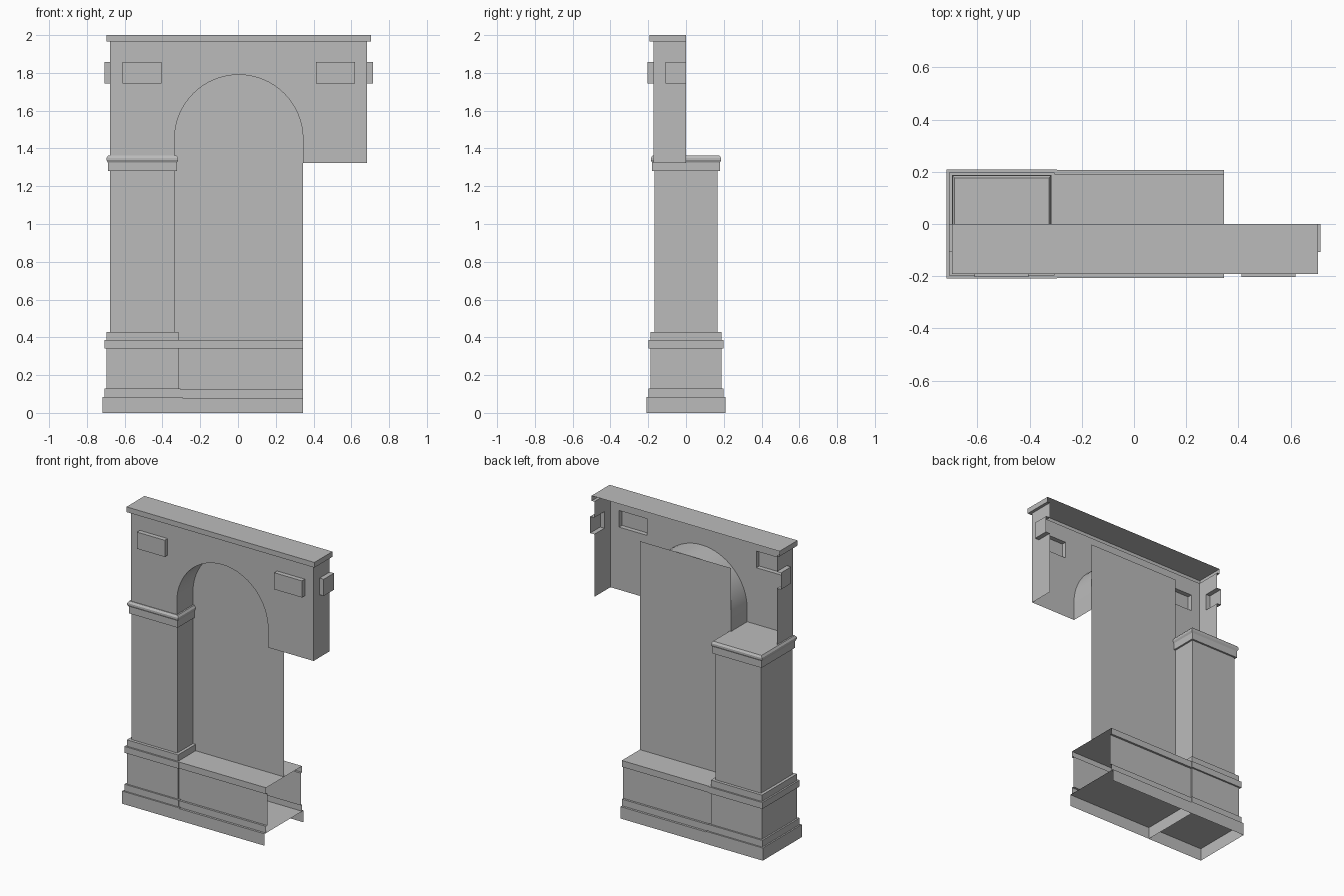
import bpy
import bmesh
import math

cube = bpy.data.objects.get("Cube")
if cube:
    bpy.data.objects.remove(cube)

stone = bpy.data.materials.new("grey stone")
stone.use_nodes = True
grey = (0.5, 0.5, 0.5, 1)
stone.diffuse_color = grey
stone.node_tree.nodes["Principled BSDF"].inputs["Base Color"].default_value = grey

# Main layout
LEFT, RIGHT, FRONT = -0.677, 0.684, -0.172
ARCH_L, ARCH_R = -0.336, 0.344
WALL_BOTTOM, WALL_TOP = 1.323, 1.965
MID = (ARCH_L + ARCH_R) / 2
RADIUS = (ARCH_R - ARCH_L) / 2
SPRING = 1.45
PLAQUE_LOW, PLAQUE_HIGH, PLAQUE_DEPTH = 1.745, 1.857, 0.031


def finish(name, bm, smooth=False):
    bmesh.ops.remove_doubles(bm, verts=bm.verts, dist=0.0001)
    bmesh.ops.recalc_face_normals(bm, faces=bm.faces)
    mesh = bpy.data.meshes.new(name)
    bm.to_mesh(mesh)
    bm.free()
    mesh.materials.append(stone)
    obj = bpy.data.objects.new(name, mesh)
    bpy.context.collection.objects.link(obj)
    if smooth:
        bpy.ops.object.select_all(action="DESELECT")
        obj.select_set(True)
        bpy.context.view_layer.objects.active = obj
        bpy.ops.object.shade_smooth_by_angle(angle=math.radians(30))
    return obj


def face(bm, points):
    return bm.faces.new([bm.verts.new(p) for p in points])


def strip(bm, points, shift, closed=False):
    """Extrude a chain of points by a vector into a band of quads."""
    ends = points[1:] + points[:1] if closed else points[1:]
    for a, b in zip(points, ends):
        moved = [tuple(c + s for c, s in zip(p, shift)) for p in (b, a)]
        face(bm, [a, b] + moved)


def moulding(name, rect, profile, sides="FRBL", sheets=()):
    """Stack (offset, height) rings round a rectangle; only listed sides get faces."""
    x0, x1, y0, y1 = rect
    bm = bmesh.new()
    rings = []
    for off, z in profile:
        l, r = (x0 - off if "L" in sides else x0), (x1 + off if "R" in sides else x1)
        f, b = (y0 - off if "F" in sides else y0), (y1 + off if "B" in sides else y1)
        rings.append([bm.verts.new(p) for p in ((l, f, z), (r, f, z), (r, b, z), (l, b, z))])
    for low, high in zip(rings, rings[1:]):
        for i, side in enumerate("FRBL"):
            if side in sides:
                j = (i + 1) % 4
                bm.faces.new((low[i], low[j], high[j], high[i]))
    for i in (*sheets, -1):
        bm.faces.new(rings[i])
    return finish(name, bm)


# Pillar: plinth, dado, shaft and capital, open underneath
moulding("pillar", (LEFT, ARCH_L, -0.167, 0.167), [
    (0.041, 0), (0.041, 0.085), (0.031, 0.085), (0.031, 0.13),
    (0.02, 0.13), (0.02, 0.342), (0.031, 0.342), (0.031, 0.385),
    (0.02, 0.385), (0.02, 0.428), (0, 0.428), (0, 1.28),
    (0.012, 1.28), (0.012, 1.325), (0.019, 1.338), (0.019, 1.35), (0.01, 1.363),
], sheets=(1,))

# Low wall under the window, open at its ends and underneath
moulding("low_wall", (-0.33, ARCH_R, -0.178, 0.178), [
    (0.029, 0), (0.029, 0.08), (0.014, 0.08), (0.014, 0.125),
    (0, 0.125), (0, 0.342), (0.014, 0.342), (0.014, 0.385),
], sides="FB", sheets=(1,))

# Cornice, open at the back
moulding("cornice", (LEFT, RIGHT, FRONT, 0), [
    (0, WALL_TOP), (0.02, WALL_TOP), (0.02, 2),
], sides="FRL")

# Window panel behind the arch
bm = bmesh.new()
face(bm, [(ARCH_L, 0, 0.385), (ARCH_R, 0, 0.385),
          (ARCH_R, 0, SPRING + RADIUS), (ARCH_L, 0, SPRING + RADIUS)])
finish("window_panel", bm)

# Upper wall: front sheet with the arch cut out and two plaque openings
arch = [(ARCH_L, FRONT, WALL_BOTTOM)]
for i in range(33):
    a = math.pi * (1 - i / 32)
    arch.append((MID + RADIUS * math.cos(a), FRONT, SPRING + RADIUS * math.sin(a)))
arch.append((ARCH_R, FRONT, WALL_BOTTOM))
outline = arch + [(RIGHT, FRONT, WALL_BOTTOM), (RIGHT, FRONT, WALL_TOP),
                  (LEFT, FRONT, WALL_TOP), (LEFT, FRONT, WALL_BOTTOM)]
plaques = []
for side in (-1, 1):
    xa, xb = MID + side * 0.408, MID + side * 0.615
    plaques.append([(xa, FRONT, PLAQUE_LOW), (xb, FRONT, PLAQUE_LOW),
                    (xb, FRONT, PLAQUE_HIGH), (xa, FRONT, PLAQUE_HIGH)])
bm = bmesh.new()
edges = []
for loop in [outline] + plaques:
    verts = [bm.verts.new(p) for p in loop]
    edges += [bm.edges.new((v, verts[(i + 1) % len(verts)])) for i, v in enumerate(verts)]
bmesh.ops.triangle_fill(bm, edges=edges, use_beauty=True, normal=(0, -1, 0))

# Arch soffit
strip(bm, arch, (0, -FRONT, 0))

# Raised front plaques
for loop in plaques:
    strip(bm, loop, (0, -PLAQUE_DEPTH, 0), closed=True)
    face(bm, [(x, y - PLAQUE_DEPTH, z) for x, y, z in loop])

# Side walls with raised half plaques
for x, out in ((LEFT, -PLAQUE_DEPTH), (RIGHT, PLAQUE_DEPTH)):
    notch = [(x, 0, PLAQUE_HIGH), (x, -0.108, PLAQUE_HIGH),
             (x, -0.108, PLAQUE_LOW), (x, 0, PLAQUE_LOW)]
    face(bm, [(x, 0, WALL_BOTTOM), (x, FRONT, WALL_BOTTOM),
              (x, FRONT, WALL_TOP), (x, 0, WALL_TOP)] + notch)
    strip(bm, notch, (out, 0, 0))
    face(bm, [(px + out, y, z) for px, y, z in notch])
finish("arched_upper_wall", bm, smooth=True)
